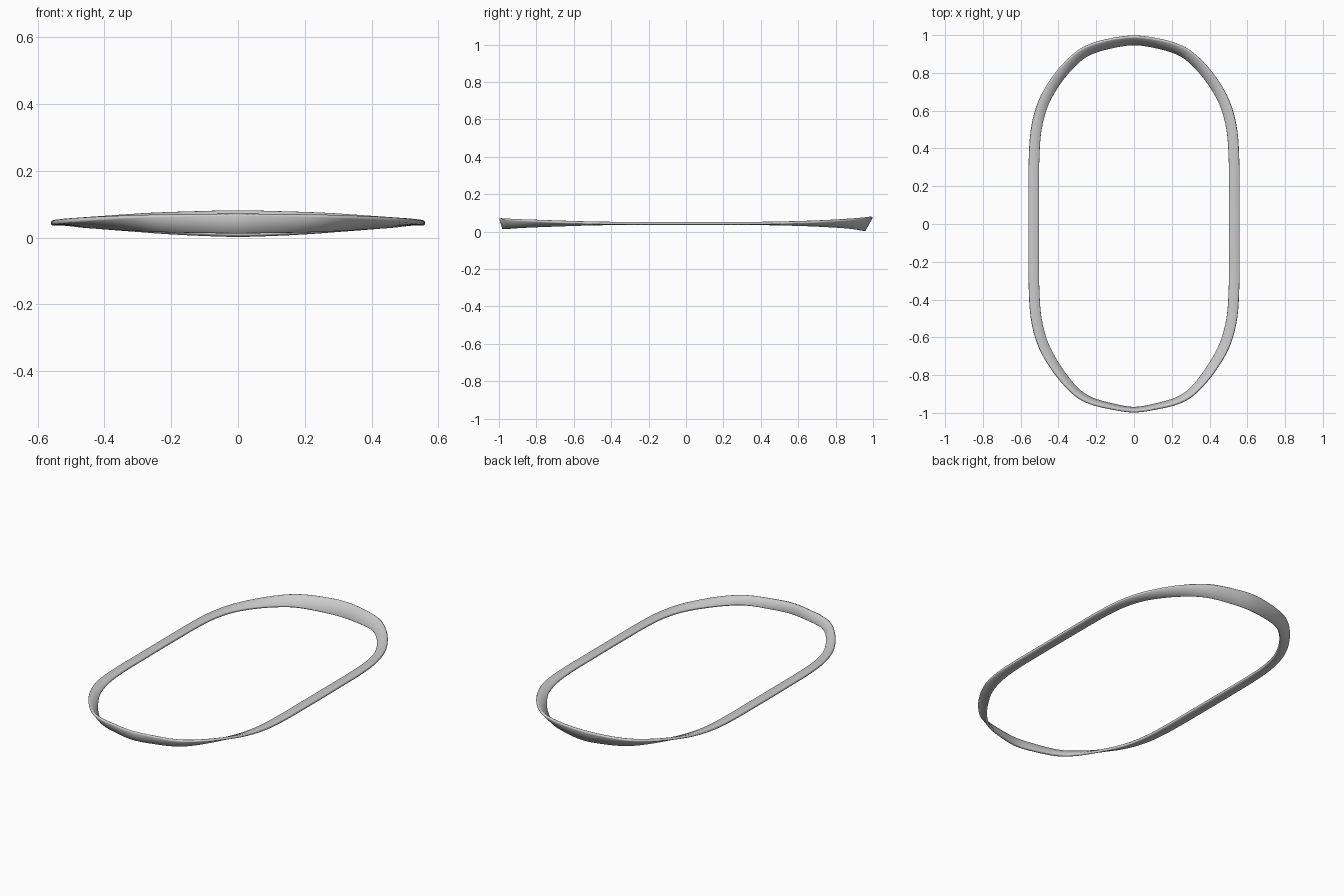
import bpy, bmesh, math
from mathutils import Vector

if "Cube" in bpy.data.objects:
    bpy.data.objects.remove(bpy.data.objects["Cube"])

THICK = 0.015
BEVEL = 0.003
STEPS = 6
# stations on the right half, back to front: x, y, z centre, band width, tilt in degrees
half = [
    (0.00, 0.972, 0.0417, 0.086, 61), (0.12, 0.957, 0.042, 0.082, 57),
    (0.235, 0.923, 0.043, 0.075, 51), (0.315, 0.870, 0.0435, 0.068, 43),
    (0.403, 0.772, 0.0435, 0.061, 30), (0.477, 0.647, 0.0435, 0.057, 17),
    (0.516, 0.51, 0.0435, 0.056, 8), (0.529, 0.35, 0.0435, 0.056, 2),
    (0.531, 0.12, 0.0435, 0.056, 0), (0.531, -0.12, 0.0435, 0.056, 0),
    (0.529, -0.35, 0.0435, 0.056, 2), (0.516, -0.51, 0.0435, 0.056, 8),
    (0.477, -0.647, 0.0435, 0.056, 18), (0.403, -0.775, 0.0435, 0.055, 32),
    (0.315, -0.880, 0.043, 0.055, 48), (0.235, -0.933, 0.0425, 0.056, 59),
    (0.12, -0.965, 0.042, 0.058, 68), (0.00, -0.983, 0.042, 0.059, 73),
]
ring = half + [(-s[0],) + s[1:] for s in reversed(half[1:-1])]


def spline(pts):
    """Smooth closed curve through all stations."""
    out, n = [], len(pts)
    for i in range(n):
        a, b, c, d = (pts[(i + k) % n] for k in (-1, 0, 1, 2))
        for j in range(STEPS):
            t = j / STEPS
            out.append([0.5 * (2*q + (r-p)*t + (2*p-5*q+4*r-s)*t*t + (3*q-p-3*r+s)*t**3)
                        for p, q, r, s in zip(a, b, c, d)])
    return out


def section(w):
    """Rectangle with chamfered corners, as (across, through) offsets."""
    h, t, b = w / 2, THICK / 2, BEVEL
    return [(b - h, -t), (h - b, -t), (h, b - t), (h, t - b),
            (h - b, t), (b - h, t), (-h, t - b), (-h, b - t)]


# twisting flat band swept round the loop
path = spline(ring)
n = len(path)
bm = bmesh.new()
rows = []
for i, (x, y, z, w, tilt) in enumerate(path):
    p, q = path[i - 1], path[(i + 1) % n]
    out = Vector((-(q[1] - p[1]), q[0] - p[0], 0)).normalized()
    up = Vector((0, 0, 1))
    a = math.radians(tilt)
    across = out * math.cos(a) + up * math.sin(a)
    through = up * math.cos(a) - out * math.sin(a)
    c = Vector((x, y, z))
    rows.append([bm.verts.new(c + across * u + through * v) for u, v in section(w)])
for i in range(n):
    r, s = rows[i], rows[(i + 1) % n]
    for k in range(8):
        m = (k + 1) % 8
        bm.faces.new((r[k], r[m], s[m], s[k]))
bmesh.ops.recalc_face_normals(bm, faces=bm.faces)
mesh = bpy.data.meshes.new("twisted_band")
bm.to_mesh(mesh)
bm.free()
band = bpy.data.objects.new("twisted_band", mesh)
bpy.context.collection.objects.link(band)
bpy.context.view_layer.objects.active = band
band.select_set(True)
bpy.ops.object.shade_smooth_by_angle(angle=math.radians(50))
